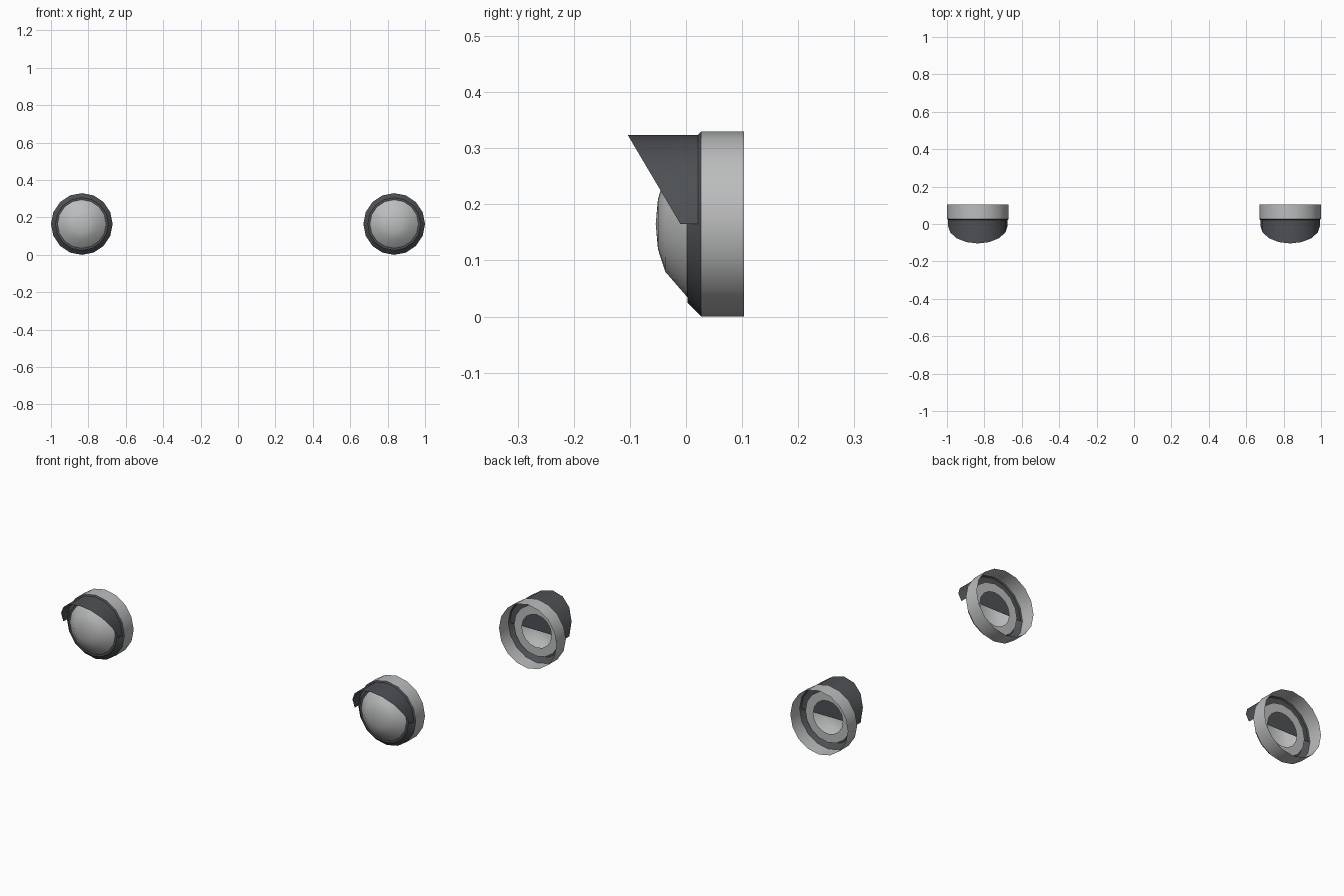
import bpy, bmesh, math

if "Cube" in bpy.data.objects:
    bpy.data.objects.remove(bpy.data.objects["Cube"])

N = 16            # sides of every round part
CX, CZ = 0.835, 0.165


def material(name, rgb):
    m = bpy.data.materials.new(name)
    m.diffuse_color = (*rgb, 1)
    m.use_nodes = True
    m.node_tree.nodes["Principled BSDF"].inputs["Base Color"].default_value = m.diffuse_color
    return m


LIGHT = material("light grey", (0.50, 0.505, 0.51))
DARK = material("dark grey", (0.075, 0.081, 0.089))


def finish(bm, name, mat, cx, angle=35):
    bmesh.ops.remove_doubles(bm, verts=bm.verts, dist=1e-5)
    bmesh.ops.translate(bm, verts=bm.verts, vec=(cx, 0, CZ))
    me = bpy.data.meshes.new(name)
    bm.to_mesh(me)
    bm.free()
    ob = bpy.data.objects.new(name, me)
    bpy.context.collection.objects.link(ob)
    me.materials.append(mat)
    bpy.ops.object.select_all(action='DESELECT')
    ob.select_set(True)
    bpy.context.view_layer.objects.active = ob
    bpy.ops.object.shade_smooth_by_angle(angle=math.radians(angle))


def lathe(name, profile, mat, cx, angle=35):
    """Turn (radius, y) points around the lamp axis, front to back."""
    bm = bmesh.new()
    rings = [[bm.verts.new((r * math.sin(2 * math.pi * i / N), y,
                            r * math.cos(2 * math.pi * i / N)))
              for i in range(N)] for r, y in profile]
    for a, b in zip(rings, rings[1:]):
        for i in range(N):
            j = (i + 1) % N
            bm.faces.new((a[i], a[j], b[j], b[i]))
    finish(bm, name, mat, cx, angle)


def visor(name, cx):
    """Half tube with a slanted front edge and a closed back."""
    R, back = 0.159, 0.023
    bm = bmesh.new()
    front, rear = [], []
    for i in range(N // 2 + 1):
        a = math.pi * (i / (N // 2) - 0.5)
        x, z = R * math.sin(a), R * math.cos(a)
        front.append(bm.verts.new((x, -0.010 - 0.094 * z / R, z)))
        rear.append(bm.verts.new((x, back, z)))
    for i in range(N // 2):
        bm.faces.new((front[i], front[i + 1], rear[i + 1], rear[i]))
    bm.faces.new(rear)
    finish(bm, name, DARK, cx)


for side, s in (("left", -1), ("right", 1)):
    cx = s * CX
    # outer sleeve, open at the back
    lathe(side + "_sleeve", [(0.165, 0.027), (0.165, 0.103)], LIGHT, cx)
    # chamfered dark bezel
    lathe(side + "_bezel", [(0.126, 0.003), (0.141, 0.003), (0.165, 0.027)], DARK, cx, 20)
    # domed lens with a back flange
    lathe(side + "_lens", [(0.0, -0.054), (0.045, -0.050), (0.085, -0.037), (0.130, 0.002),
                           (0.130, 0.030), (0.085, 0.030)], LIGHT, cx, 40)
    # hood over the lens
    visor(side + "_visor", cx)
